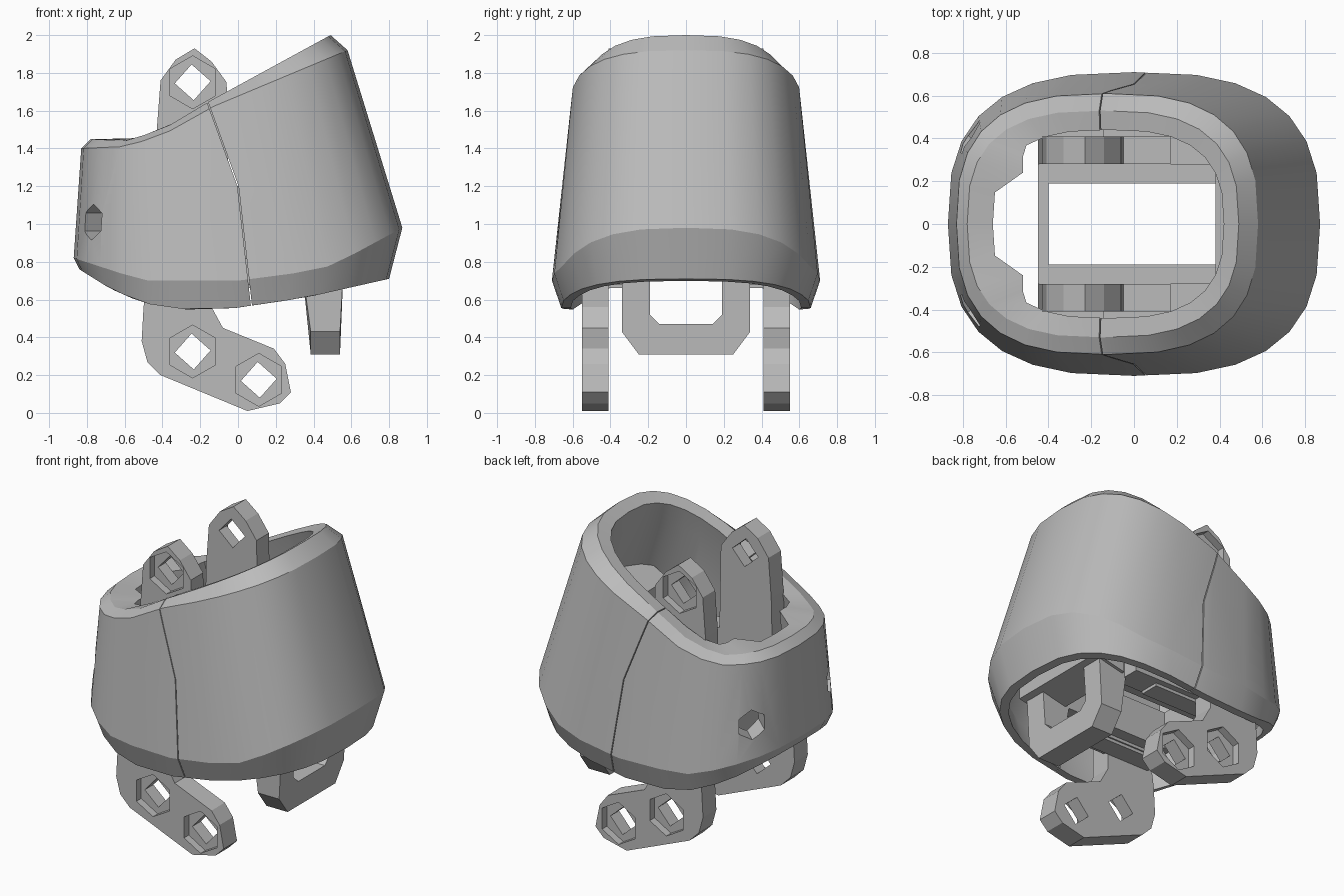
import bpy, bmesh, math
from mathutils import Vector

if "Cube" in bpy.data.objects:
    bpy.data.objects.remove(bpy.data.objects["Cube"])

GREY = bpy.data.materials.new("plain grey")
GREY.use_nodes = True
GREY.diffuse_color = (0.5, 0.5, 0.5, 1)
GREY.node_tree.nodes["Principled BSDF"].inputs["Base Color"].default_value = (0.5, 0.5, 0.5, 1)


def finish(name, bm):
    bmesh.ops.recalc_face_normals(bm, faces=bm.faces)
    me = bpy.data.meshes.new(name)
    bm.to_mesh(me)
    bm.free()
    ob = bpy.data.objects.new(name, me)
    bpy.context.collection.objects.link(ob)
    me.materials.append(GREY)
    return ob


def prism(name, pts, lo, hi, axis="y"):
    """Extrude an (x, z) outline along y, or a (y, z) outline along x."""
    bm = bmesh.new()
    if axis == "y":
        ends = [[bm.verts.new((a, d, b)) for a, b in pts] for d in (lo, hi)]
    else:
        ends = [[bm.verts.new((d, a, b)) for a, b in pts] for d in (lo, hi)]
    for end in ends:
        bm.faces.new(end)
    n = len(pts)
    for i in range(n):
        j = (i + 1) % n
        bm.faces.new((ends[0][i], ends[0][j], ends[1][j], ends[1][i]))
    return finish(name, bm)


def box(name, x0, x1, y0, y1, z0, z1):
    return prism(name, [(x0, z0), (x1, z0), (x1, z1), (x0, z1)], y0, y1)


def polygon(cx, cz, r, n, turn=0.0):
    return [(cx + r * math.cos(turn + math.tau * i / n),
             cz + r * math.sin(turn + math.tau * i / n)) for i in range(n)]


def cut(ob, cutter):
    mod = ob.modifiers.new("cut", "BOOLEAN")
    mod.operation = "DIFFERENCE"
    mod.solver = "EXACT"
    mod.object = cutter
    bpy.context.view_layer.objects.active = ob
    bpy.ops.object.modifier_apply(modifier=mod.name)
    bpy.data.objects.remove(cutter)


def level(curve, x):
    """Height read off a broken line of (x, z) points."""
    if x <= curve[0][0]:
        return curve[0][1]
    for (xa, za), (xb, zb) in zip(curve, curve[1:]):
        if x <= xb:
            return za + (zb - za) * (x - xa) / (xb - xa)
    return curve[-1][1]


# Height lines of the shell: hem, widest belt, shoulder below the rim, rim
HEM = [(-.84, .76), (-.68, .66), (-.5, .58), (-.22, .54), (.05, .56), (.4, .62), (.8, .71)]
BELT = [(-.87, .82), (-.5, .7), (.1, .7), (.5, .78), (.87, .98)]
SHOULDER = [(-.83, 1.4), (-.6, 1.41), (-.4, 1.47), (-.16, 1.61), (.58, 1.92)]
RIM = [(-.78, 1.45), (-.6, 1.44), (-.4, 1.5), (-.17, 1.64), (.49, 2.0)]

# x min, x max, half width, height line, drop, notched at the low end
RINGS = [
    (-.84, .80, .66, HEM, 0, False),
    (-.87, .87, .71, BELT, 0, False),
    (-.83, .58, .61, SHOULDER, 0, False),
    (-.78, .49, .53, RIM, 0, False),
    (-.66, .42, .44, RIM, .01, True),
    (-.66, .46, .48, RIM, .18, True),
    (-.79, .79, .63, BELT, 0, False),
    (-.78, .75, .61, HEM, 0, False),
]


def ring_points(x0, x1, half, curve, drop, notched, count=28, power=2 / 2.75):
    pts = []
    for i in range(count):
        c, s = math.cos(math.tau * i / count), math.sin(math.tau * i / count)
        x = (x0 + x1) / 2 + (x1 - x0) / 2 * math.copysign(abs(c) ** power, c)
        y = half * math.copysign(abs(s) ** power, s)
        if notched and abs(y) > .17:
            x = max(x, -.52)
        pts.append((x, y, level(curve, x) - drop))
    return pts


# Shell: one closed loft, outside up, over the rim and down the inside
bm = bmesh.new()
loops = [[bm.verts.new(p) for p in ring_points(*r)] for r in RINGS]
for a, b in zip(loops, loops[1:] + loops[:1]):
    for i in range(len(a)):
        j = (i + 1) % len(a)
        bm.faces.new((a[i], a[j], b[j], b[i]))
shell = finish("shell", bm)

# Seam between the two shell halves
seam = [(-.21, 1.78), (0, 1.2), (.09, .4)]
g = .003
cut(shell, prism("seam_cutter", [(x - g, z) for x, z in seam] +
                 [(x + g, z) for x, z in reversed(seam)], -1, 1))

# Hexagonal screw holes in the low corners
for s in (-1, 1):
    bm = bmesh.new()
    bmesh.ops.create_cone(bm, cap_ends=True, segments=6, radius1=.095, radius2=.095, depth=.8)
    hole = finish("hole_cutter", bm)
    hole.rotation_euler = Vector((-1, s * .9, 0)).to_track_quat("Z", "Y").to_euler()
    hole.location = (-.75, s * .39, 1.01)
    bpy.context.view_layer.update()
    cut(shell, hole)

bpy.ops.object.select_all(action="DESELECT")
shell.select_set(True)
bpy.context.view_layer.objects.active = shell
bpy.ops.object.shade_smooth_by_angle(angle=math.radians(22))

# Inner frame: arms with hexagonal pockets and square holes, on both sides
UPPER = [(-.45, .66), (-.43, 1.5), (-.41, 1.76), (-.33, 1.87), (-.23, 1.93),
         (-.14, 1.86), (-.06, 1.75), (-.05, 1.2), (.17, 1.2), (.17, .66)]
LOWER = [(-.46, .85), (-.5, .56), (-.51, .38), (-.48, .27), (-.41, .2), (.05, .01),
         (.22, .05), (.28, .11), (.25, .26), (.19, .34), (-.08, .45), (-.14, .56), (-.14, .85)]
ARMS = [("upper", UPPER, .28, .41, [(-.24, 1.75)]),
        ("lower", LOWER, .41, .55, [(-.24, .325), (.11, .175)])]

for s, side in ((-1, "front"), (1, "back")):
    for label, outline, inner, outer, holes in ARMS:
        arm = prism(f"{side}_{label}_arm", outline, s * inner, s * outer)
        for x, z in holes:
            cut(arm, prism("pocket_cutter", polygon(x, z, .14, 6, math.pi / 2),
                           s * (outer - .05), s * .7))
            cut(arm, prism("square_cutter", polygon(x, z, .095, 4, .06), s * .1, s * .7))
    # Rail and the ledge that joins the arms to it
    y0, y1 = sorted((s * .19, s * .28))
    box(f"{side}_rail", -.45, .55, y0, y1, .7, .95)
    y0, y1 = sorted((s * .27, s * .45))
    box(f"{side}_ledge", -.44, .36, y0, y1, .68, .82)

# Cross bar at the low end, mounting block against the high wall
box("low_end_bar", -.45, -.40, -.28, .28, .7, .95)
prism("high_end_block", [(.38, .7), (.6, .75), (.6, 1.5), (.38, 1.38)], -.36, .36)

# Hanging loop under the high end, widening towards its root
half = [(.34, .8), (.34, .43), (.25, .31)]
inside = [(.14, .47), (.19, .52), (.19, .8)]
outline = half + [(-y, z) for y, z in reversed(half)]
outline += [(-y, z) for y, z in reversed(inside)] + inside
loop = prism("hanging_loop", outline, .385, .54, "x")
for v in loop.data.vertices:
    if v.co.z > .7:
        v.co.x += -.05 if v.co.x < .45 else .02
